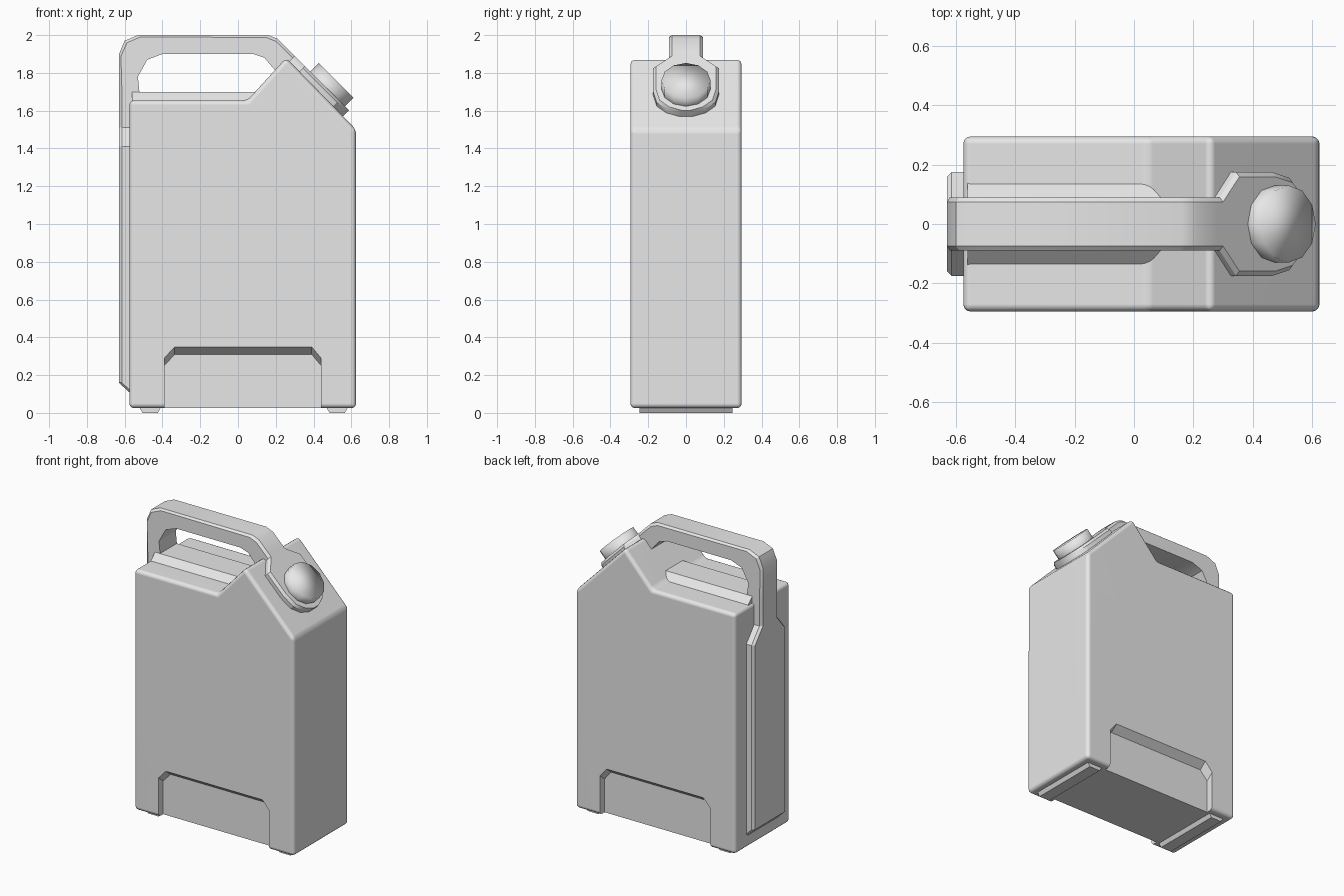
import bpy, bmesh, math
from mathutils import Vector

default = bpy.data.objects.get("Cube")
if default:
    bpy.data.objects.remove(default, do_unlink=True)

GREY = (0.8, 0.8, 0.8, 1)
grey = bpy.data.materials.new("plain_grey")
grey.use_nodes = True
grey.diffuse_color = GREY
grey.node_tree.nodes["Principled BSDF"].inputs["Base Color"].default_value = GREY


def activate(obj):
    bpy.ops.object.select_all(action='DESELECT')
    obj.select_set(True)
    bpy.context.view_layer.objects.active = obj


def loft(name, rings):
    """Skin a closed solid through rings of equal point count."""
    bm = bmesh.new()
    rows = [[bm.verts.new(p) for p in ring] for ring in rings]
    n = len(rows[0])
    for a, b in zip(rows, rows[1:]):
        for i in range(n):
            j = (i + 1) % n
            bm.faces.new((a[i], a[j], b[j], b[i]))
    bm.faces.new(rows[0])
    bm.faces.new(rows[-1])
    bmesh.ops.recalc_face_normals(bm, faces=bm.faces)
    mesh = bpy.data.meshes.new(name)
    bm.to_mesh(mesh)
    bm.free()
    obj = bpy.data.objects.new(name, mesh)
    bpy.context.collection.objects.link(obj)
    mesh.materials.append(grey)
    return obj


def smooth(obj, degrees=30):
    activate(obj)
    bpy.ops.object.shade_smooth_by_angle(angle=math.radians(degrees))


# Body: side profile pulled across the depth, rounded edges
DEPTH = 0.295
profile = [(-0.575, 0.025), (0.625, 0.025), (0.625, 1.5), (0.255, 1.88),
           (0.05, 1.655), (-0.575, 1.655)]
body = loft("body", [[(x, y, z) for x, z in profile] for y in (-DEPTH, DEPTH)])
bevel = body.modifiers.new("rounding", 'BEVEL')
bevel.width = 0.025
bevel.segments = 3
activate(body)
bpy.ops.object.modifier_apply(modifier="rounding")

# Lower recess on both broad sides, its upper edge sloping inward
recess = [(-0.39, -0.1), (0.44, -0.1), (0.44, 0.29), (0.39, 0.35),
          (-0.335, 0.35), (-0.39, 0.29)]
for side in (-1, 1):
    rings = []
    for offset, shift in ((-0.05, -0.04), (0.05, 0.04)):
        rings.append([(x, side * (DEPTH + offset), z + shift) for x, z in recess])
    cutter = loft("recess_cutter", rings)
    cutter.hide_render = True
    cut = body.modifiers.new("recess", 'BOOLEAN')
    cut.operation = 'DIFFERENCE'
    cut.solver = 'EXACT'
    cut.object = cutter
    activate(body)
    bpy.ops.object.modifier_apply(modifier="recess")
    bpy.data.objects.remove(cutter, do_unlink=True)
smooth(body, 40)
weighted = body.modifiers.new("flat_panels", 'WEIGHTED_NORMAL')
weighted.keep_sharp = True

# Handle strap: back plate, grip and spout collar in one ribbon
# each station: outer x, z, inner x, z, half width
NARROW, WIDE, CHAMFER = 0.09, 0.175, 0.016
stations = [
    (-0.578, 0.11, -0.56, 0.11, WIDE), (-0.63, 0.16, -0.56, 0.16, WIDE),
    (-0.63, 1.41, -0.56, 1.41, WIDE), (-0.63, 1.51, -0.56, 1.51, NARROW),
    (-0.63, 1.68, -0.52, 1.68, NARROW), (-0.63, 1.9, -0.53, 1.78, NARROW),
    (-0.60, 1.97, -0.48, 1.87, NARROW), (-0.53, 2.0, -0.40, 1.9, NARROW),
    (0.16, 2.0, 0.08, 1.9, NARROW), (0.21, 1.98, 0.14, 1.88, NARROW),
    (0.28, 1.91, 0.2, 1.81, NARROW)]
# the collar follows the sloping shoulder
for x, w in ((0.30, NARROW), (0.355, WIDE), (0.475, WIDE), (0.535, 0.155),
             (0.57, 0.105), (0.588, 0.04)):
    z = 2.19 - x
    stations.append((x, z, x - 0.06, z - 0.06, w))
rings = []
for ox, oz, ix, iz, w in stations:
    outer, inner = Vector((ox, 0, oz)), Vector((ix, 0, iz))
    drop = outer + (inner - outer).normalized() * CHAMFER
    half = [(inner, w), (drop, w), (outer, w - CHAMFER)]
    ring = [(p.x, s, p.z) for p, s in half]
    ring += [(p.x, -s, p.z) for p, s in reversed(half)]
    rings.append(ring)
smooth(loft("handle", rings))

# Low ridge under the grip
ridge = [(-0.145, 1.645), (0.145, 1.645), (NARROW, 1.698), (-NARROW, 1.698)]
loft("handle_ridge", [[(x, y, z) for y, z in ridge] for x in (-0.56, 0.12)])

# Screw cap standing square to the shoulder
bpy.ops.mesh.primitive_cylinder_add(vertices=12, radius=0.13, depth=0.12,
                                    location=(0.478, 0, 1.718),
                                    rotation=(0, math.radians(45), 0))
cap = bpy.context.object
cap.name = "cap"
cap.data.materials.append(grey)
bpy.ops.object.shade_smooth()

# Two tapered feet running across the base
for name, x in (("right_foot", -0.465), ("left_foot", 0.525)):
    rings = []
    for z, half in ((0, 0.04), (0.03, 0.058)):
        rings.append([(x + a * half, b * 0.245, z)
                      for a, b in ((-1, -1), (1, -1), (1, 1), (-1, 1))])
    loft(name, rings)
